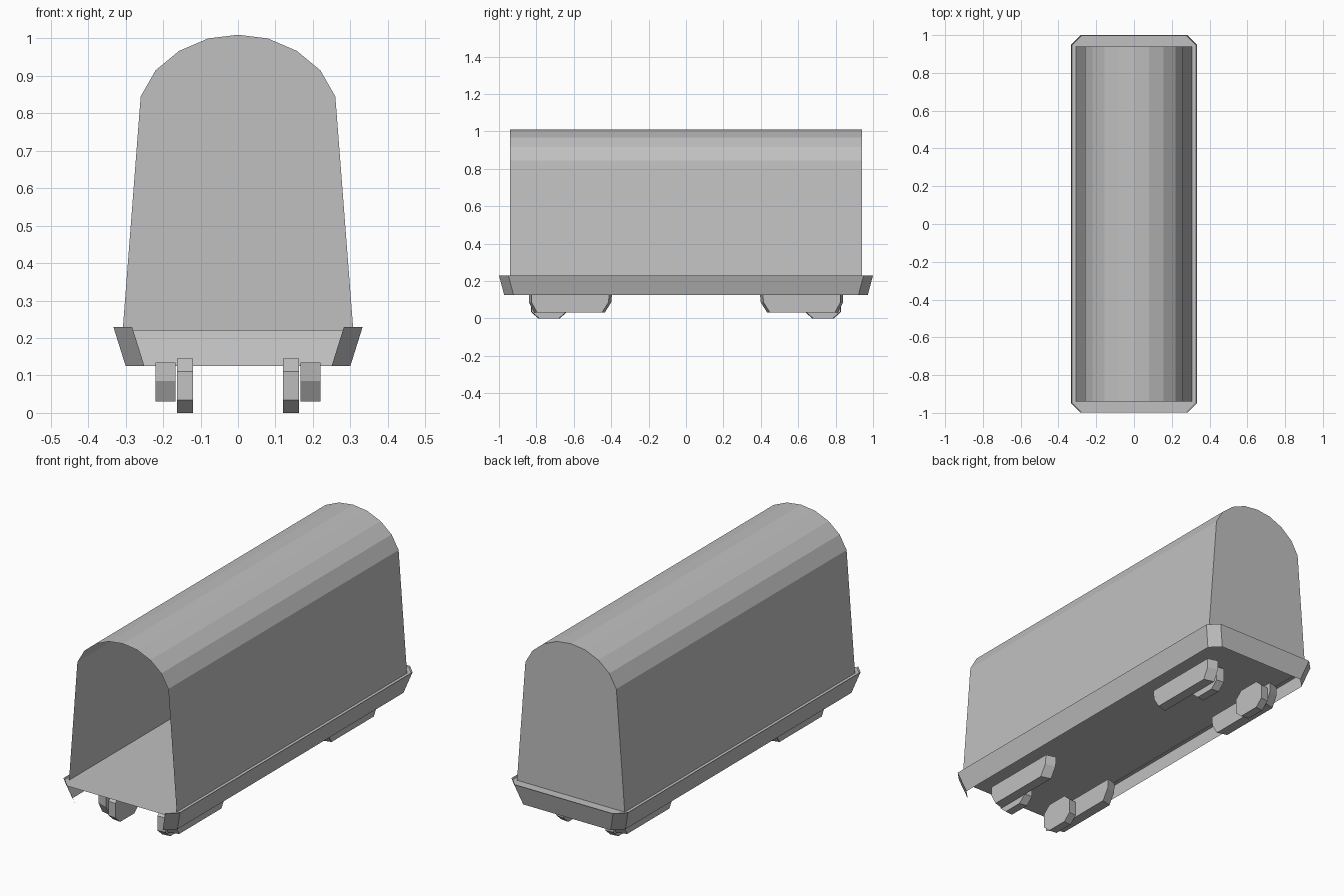
import bpy

cube = bpy.data.objects.get("Cube")
if cube:
    bpy.data.objects.remove(cube, do_unlink=True)

grey = bpy.data.materials.new("plain_grey")
grey.use_nodes = True
grey.diffuse_color = (0.53, 0.53, 0.53, 1)
grey.node_tree.nodes["Principled BSDF"].inputs["Base Color"].default_value = grey.diffuse_color


def add_object(name, verts, faces):
    mesh = bpy.data.meshes.new(name)
    mesh.from_pydata(verts, [], faces)
    mesh.materials.append(grey)
    mesh.update()
    obj = bpy.data.objects.new(name, mesh)
    bpy.context.collection.objects.link(obj)
    return obj


def bridge(n, skip=()):
    """Quads between two rings of n points, leaving out the skipped sides."""
    return [(i, (i + 1) % n, n + (i + 1) % n, n + i) for i in range(n) if i not in skip]


def outline(x, y, cut, z):
    """Rectangle with cut corners; side 0 is the front."""
    return [(-x + cut, -y, z), (x - cut, -y, z), (x, -y + cut, z), (x, y - cut, z),
            (x - cut, y, z), (-x + cut, y, z), (-x, y - cut, z), (-x, -y + cut, z)]


# Arched shell: open at the front, closed at the back
half = [(0.308, 0.22), (0.26, 0.845), (0.22, 0.915), (0.157, 0.967), (0.08, 1.0)]
arch = half + [(0, 1.01)] + [(-x, z) for x, z in reversed(half)]
n = len(arch)
shell_verts = [(x, y, z) for y in (-0.94, 0.94) for x, z in arch]
shell_faces = [(i + 1, i, n + i, n + i + 1) for i in range(n - 1)]
shell_faces.append(tuple(reversed(range(n, 2 * n))))
add_object("arched_shell", shell_verts, shell_faces)

# Floor plate
add_object("floor", outline(0.328, 0.997, 0.05, 0.222), [tuple(range(8))])

# Tapered skirt, left out at the front
skirt = outline(0.30, 0.972, 0.05, 0.125) + outline(0.333, 1.0, 0.05, 0.23)
add_object("skirt", skirt, bridge(8, skip=(0,)))


def slab(name, profile, x_outer, x_inner, sx, sy, flare):
    """Extruded side profile whose inner face is a little longer."""
    mid = sum(y for y, z in profile) / len(profile)
    verts = [(sx * x_outer, sy * y, z) for y, z in profile]
    verts += [(sx * x_inner, sy * (y + (flare if y > mid else -flare)), z) for y, z in profile]
    m = len(profile)
    faces = bridge(m) + [tuple(reversed(range(m))), tuple(range(m, 2 * m))]
    # Keep the normals outward on mirrored copies
    if sx * sy < 0:
        faces = [tuple(reversed(f)) for f in faces]
    add_object(name, verts, faces)


# Side frames and inner wheels at each corner
frame = [(0.41, 0.135), (0.415, 0.085), (0.45, 0.03),
         (0.795, 0.03), (0.825, 0.085), (0.825, 0.135)]
wheel = [(0.68, 0), (0.785, 0), (0.825, 0.035), (0.825, 0.11),
         (0.785, 0.145), (0.68, 0.145), (0.64, 0.11), (0.64, 0.035)]
for sx, side in ((1, "left"), (-1, "right")):
    for sy, end in ((-1, "front"), (1, "back")):
        slab(f"{end}_{side}_side_frame", frame, 0.22, 0.167, sx, sy, 0.015)
        slab(f"{end}_{side}_wheel", wheel, 0.163, 0.12, sx, sy, 0.005)
